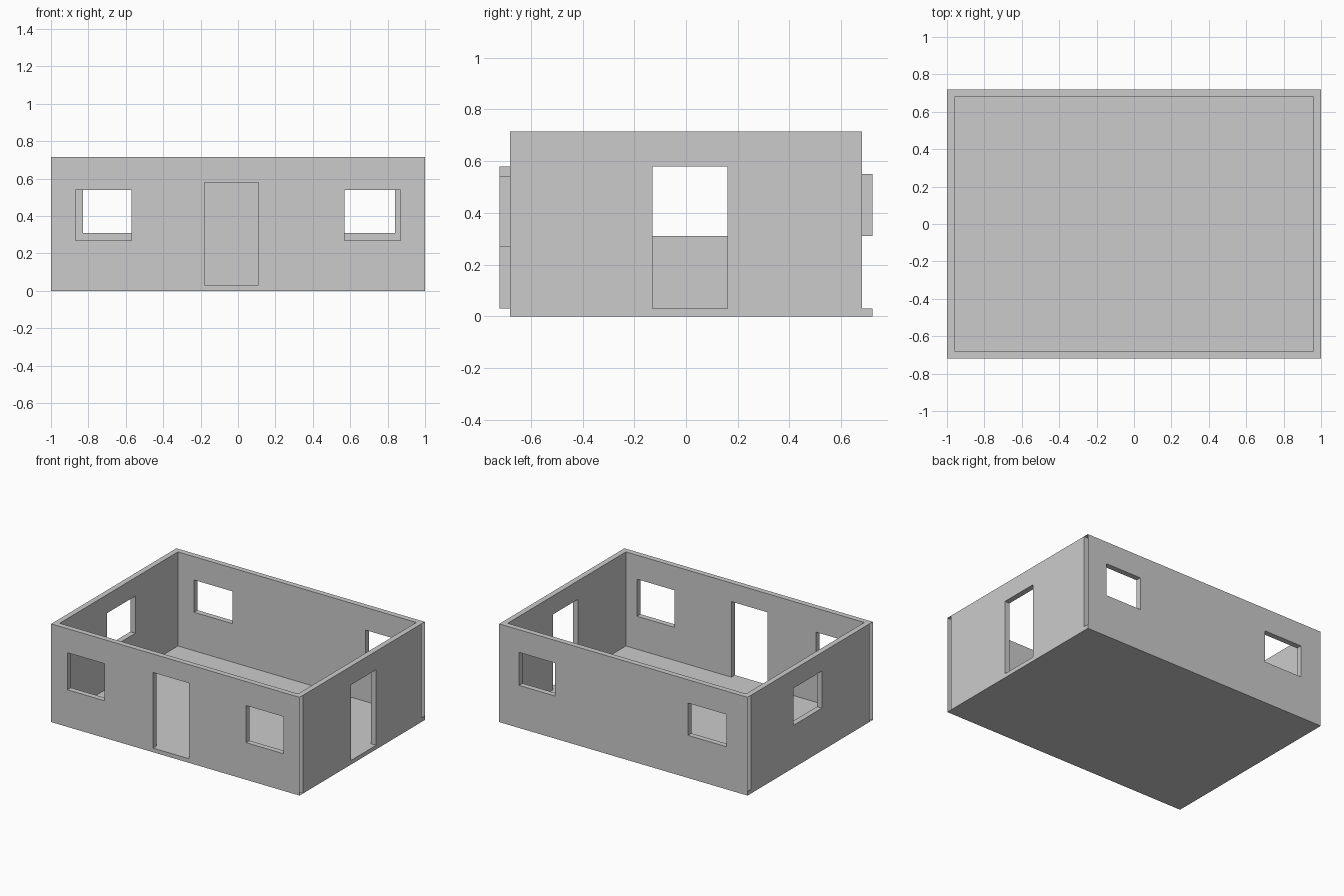
import bpy
import bmesh

cube = bpy.data.objects.get("Cube")
if cube:
    bpy.data.objects.remove(cube, do_unlink=True)

X, Y, H = 1.0, 0.72, 0.715      # outer half sizes and height
T, FLOOR = 0.04, 0.03           # wall and floor thickness

grey = bpy.data.materials.new("plain grey")
grey.use_nodes = True
grey.diffuse_color = (0.6, 0.6, 0.6, 1)
grey.node_tree.nodes["Principled BSDF"].inputs["Base Color"].default_value = grey.diffuse_color


def finish(name, bm):
    mesh = bpy.data.meshes.new(name)
    bm.to_mesh(mesh)
    bm.free()
    mesh.materials.append(grey)
    obj = bpy.data.objects.new(name, mesh)
    bpy.context.collection.objects.link(obj)


def quad(bm, *points):
    bm.faces.new([bm.verts.new(p) for p in points])


def wall(name, axis, half, outer, inner, openings):
    """Hollow wall, open at its ends, with lined openings (u0, u1, z0, z1)."""
    us = sorted({-half, half, *(u for o in openings for u in o[:2])})
    zs = sorted({0.0, H, *(z for o in openings for z in o[2:])})

    def point(u, d, z):
        return (u, d, z) if axis == "x" else (d, u, z)

    def solid(i, j):
        u, z = (us[i] + us[i + 1]) / 2, (zs[j] + zs[j + 1]) / 2
        return not any(a < u < b and c < z < d for a, b, c, d in openings)

    bm = bmesh.new()

    def across(u0, z0, u1, z1):
        quad(bm, point(u0, outer, z0), point(u1, outer, z1),
             point(u1, inner, z1), point(u0, inner, z0))

    for i in range(len(us) - 1):
        for j in range(len(zs) - 1):
            u0, u1, z0, z1 = us[i], us[i + 1], zs[j], zs[j + 1]
            if solid(i, j):
                for d in (outer, inner):
                    quad(bm, point(u0, d, z0), point(u1, d, z0),
                         point(u1, d, z1), point(u0, d, z1))
            if i and solid(i, j) != solid(i - 1, j):
                across(u0, z0, u0, z1)
            if j and solid(i, j) != solid(i, j - 1):
                across(u0, z0, u1, z0)
            if z1 == H:
                across(u0, H, u1, H)
    bmesh.ops.remove_doubles(bm, verts=bm.verts[:], dist=0.0001)
    bmesh.ops.recalc_face_normals(bm, faces=bm.faces[:])
    finish(name, bm)


# Front and back walls
wall("front_wall", "x", X, -Y, -Y + T,
     [(-0.87, -0.57, 0.27, 0.54), (0.57, 0.87, 0.27, 0.54), (-0.18, 0.11, FLOOR, 0.58)])
wall("back_wall", "x", X, Y, Y - T,
     [(-0.83, -0.52, 0.31, 0.545), (0.55, 0.84, 0.31, 0.55)])

# Side walls, between the front and back walls
wall("left_wall", "y", Y - T, X, X - T, [(-0.13, 0.16, FLOOR, 0.58)])
wall("right_wall", "y", Y - T, -X, -X + T, [(-0.135, 0.19, 0.31, 0.58)])

# Floor: underside, walking surface and the slab ends at the back corners
bm = bmesh.new()
quad(bm, (-X, -Y, 0), (-X, Y, 0), (X, Y, 0), (X, -Y, 0))
x, y = X - T, Y - T
quad(bm, (-x, -y, FLOOR), (x, -y, FLOOR), (x, y, FLOOR), (-x, y, FLOOR))
quad(bm, (X, y, 0), (X, Y, 0), (X, Y, FLOOR), (X, y, FLOOR))
quad(bm, (-X, Y, 0), (-X, y, 0), (-X, y, FLOOR), (-X, Y, FLOOR))
finish("floor", bm)
